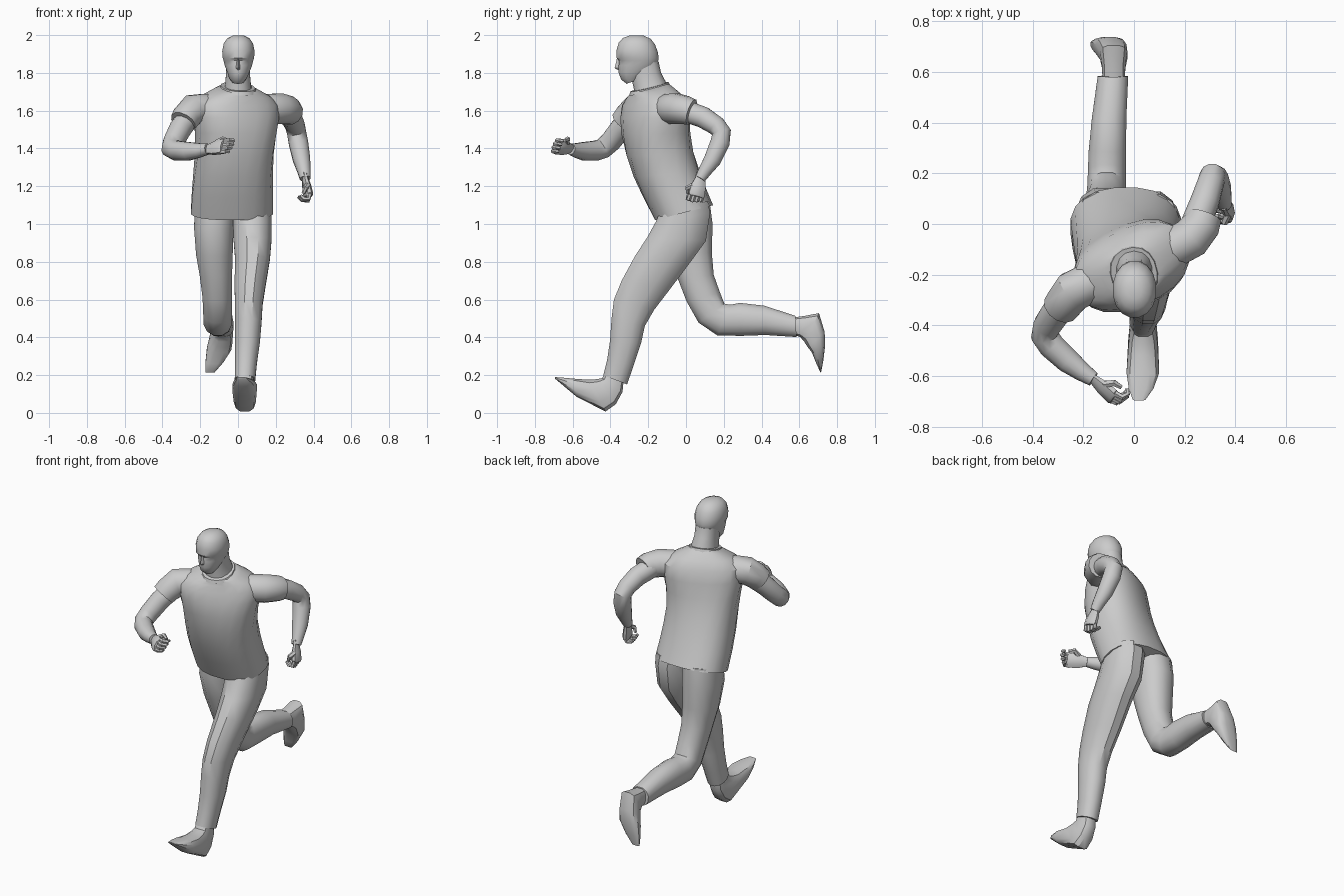
import bpy, bmesh, math
from mathutils import Vector as V


def skin(name, rings, angle=35):
    """Join rings of points into a capped body."""
    bm = bmesh.new()
    vs = [[bm.verts.new(p) for p in r] for r in rings]
    n = len(vs[0])
    for a, b in zip(vs, vs[1:]):
        for i in range(n):
            j = (i + 1) % n
            bm.faces.new((a[i], a[j], b[j], b[i]))
    bm.faces.new(vs[0][::-1])
    bm.faces.new(vs[-1])
    bmesh.ops.recalc_face_normals(bm, faces=bm.faces)
    me = bpy.data.meshes.new(name)
    bm.to_mesh(me)
    bm.free()
    ob = bpy.data.objects.new(name, me)
    bpy.context.collection.objects.link(ob)
    bpy.ops.object.select_all(action='DESELECT')
    ob.select_set(True)
    bpy.context.view_layer.objects.active = ob
    bpy.ops.object.shade_smooth_by_angle(angle=math.radians(angle))
    return ob


def oval(c, u, v, n, power=1.0):
    pts = []
    for i in range(n):
        a = 2 * math.pi * (i + 0.5) / n
        ca, sa = math.cos(a), math.sin(a)
        pts.append(c + u * math.copysign(abs(ca) ** power, ca)
                   + v * math.copysign(abs(sa) ** power, sa))
    return pts


def loft(name, rows, n=12, power=0.9):
    """Rows: front y, z, back y, z, centre x, half width, optional twist in degrees."""
    rings = []
    for yf, zf, yb, zb, cx, hw, *tw in rows:
        t = math.radians(tw[0]) if tw else 0
        c = V((cx, (yf + yb) / 2, (zf + zb) / 2))
        d = (yb - yf) / 2
        u = V((math.cos(t), math.sin(t), 0)) * hw
        v = V((-math.sin(t) * d, math.cos(t) * d, (zb - zf) / 2))
        rings.append(oval(c, u, v, n, power))
    return skin(name, rings)


def tube(name, pts, n=10, ref=(0, 0, 1), flat=1.0):
    """Points: x, y, z, radius. 'flat' squashes the section across ref."""
    P = [V(p[:3]) for p in pts]
    rings = []
    for i, p in enumerate(P):
        a = (p - P[i - 1]).normalized() if i else V()
        b = (P[i + 1] - p).normalized() if i < len(P) - 1 else V()
        t = (a + b).normalized()
        u = V(ref) - t * t.dot(V(ref))
        if u.length < 0.1:
            u = V((1, 0, 0)) - t * t.x
        u.normalize()
        r = pts[i][3]
        rings.append(oval(p, u * r, t.cross(u) * r * flat, n))
    return skin(name, rings)


def hand(side, wrist, knuckle, across, curl):
    w, k, a, c = V(wrist), V(knuckle), V(across), V(curl)
    d = (k - w).normalized()
    m = w.lerp(k, 0.45)
    tube(side + "_palm", [(*(w - d * .03), .03), (*w, .029), (*m, .042), (*k, .046),
                          (*(k + d * .01), .038)], 8, across, 0.55)
    # curled fingers
    for i in range(4):
        b = k + a * (i - 1.5) * .022
        length = (.026, .032, .034, .028)[i]
        p = [b, b + d * length + c * .01, b + d * length + c * .035, b + c * .05 + d * .012]
        tube(f"{side}_finger_{i + 1}", [(*q, r) for q, r in zip(p, (.013, .013, .012, .008))], 6, across)
    b = m + a * .03
    p = [b, b + a * .022 + c * .02 + d * .02, b + a * .008 + c * .035 + d * .05]
    tube(side + "_thumb", [(*q, r) for q, r in zip(p, (.016, .014, .009))], 6, across)


# shirt body, twisted towards the shoulders
loft("shirt", [
    (-.165, 1.02, .145, 1.10, -.032, .220, 0),
    (-.225, 1.14, .105, 1.19, -.030, .215, 3),
    (-.275, 1.25, .070, 1.28, -.026, .210, 7),
    (-.310, 1.36, .035, 1.38, -.020, .208, 13),
    (-.330, 1.48, .010, 1.48, -.012, .218, 20),
    (-.325, 1.56, -.005, 1.57, -.010, .235, 25),
    (-.310, 1.625, -.020, 1.645, -.010, .235, 26),
    (-.295, 1.665, -.050, 1.695, -.005, .185, 26),
    (-.290, 1.685, -.080, 1.73, 0, .125, 22),
    (-.290, 1.695, -.095, 1.745, 0, .092, 15)], 20, .85)
# neck and collar
loft("collar", [(-.30, 1.68, -.085, 1.735, 0, .098, 15), (-.295, 1.70, -.092, 1.752, 0, .09, 15)], 16)
loft("neck", [(-.275, 1.66, -.10, 1.71, 0, .08), (-.275, 1.71, -.108, 1.755, 0, .07),
              (-.29, 1.78, -.132, 1.80, 0, .065), (-.29, 1.84, -.145, 1.86, 0, .065)], 14)
# head
loft("head", [
    (-.315, 1.742, -.25, 1.765, 0, .032),
    (-.345, 1.765, -.21, 1.785, 0, .048),
    (-.358, 1.80, -.175, 1.81, .002, .060),
    (-.358, 1.84, -.150, 1.84, .002, .074),
    (-.357, 1.865, -.145, 1.865, .002, .080),
    (-.370, 1.88, -.143, 1.88, .002, .085),
    (-.370, 1.92, -.147, 1.91, .002, .087),
    (-.358, 1.96, -.162, 1.95, .002, .079),
    (-.335, 1.985, -.185, 1.98, .002, .060),
    (-.295, 1.999, -.225, 1.998, .002, .028)], 16, .95)
skin("nose", [[V((x, y, z)) for x, y in ((-w, -.34), (0, f), (w, -.34))]
              for z, w, f in ((1.875, .012, -.366), (1.825, .02, -.378), (1.815, .018, -.36))])

# trousers: the left leg reaches forward, the right leg is kicked back
loft("left_trouser_leg", [
    (-.13, 1.09, .12, 1.12, .070, .110),
    (-.165, 1.01, .132, 1.06, .075, .105),
    (-.21, .93, .11, .91, .077, .104),
    (-.275, .83, .03, .80, .077, .095),
    (-.345, .70, -.08, .655, .064, .085),
    (-.385, .60, -.165, .545, .057, .075),
    (-.397, .50, -.215, .46, .055, .072),
    (-.405, .38, -.235, .37, .050, .068),
    (-.42, .28, -.275, .25, .042, .060),
    (-.44, .20, -.31, .15, .037, .056)])
loft("right_trouser_leg", [
    (-.12, 1.08, .13, 1.11, -.12, .110),
    (-.13, .97, .145, 1.0, -.128, .108),
    (-.09, .83, .14, .85, -.125, .100),
    (-.05, .72, .15, .73, -.117, .088),
    (0, .59, .182, .64, -.110, .080),
    (.065, .475, .205, .58, -.108, .078),
    (.165, .408, .235, .575, -.107, .077),
    (.29, .405, .285, .585, -.105, .076),
    (.42, .41, .415, .57, -.098, .070),
    (.585, .40, .58, .515, -.083, .062)])

# shoes, lofted from ankle to toe
loft("left_shoe", [
    (-.425, .22, -.33, .16, .036, .045),
    (-.445, .185, -.335, .11, .036, .047),
    (-.475, .18, -.37, .045, .036, .055),
    (-.52, .178, -.425, .005, .036, .060),
    (-.59, .182, -.58, .085, .035, .066),
    (-.65, .187, -.645, .14, .028, .050),
    (-.695, .19, -.692, .18, .020, .025)], 12, .7)
loft("right_shoe", [
    (.56, .415, .56, .505, -.08, .045),
    (.605, .40, .63, .515, -.08, .047),
    (.625, .375, .705, .53, -.08, .055),
    (.645, .345, .735, .43, -.09, .062),
    (.665, .32, .738, .36, -.10, .066),
    (.69, .26, .728, .28, -.125, .048),
    (.71, .218, .715, .213, -.148, .025)], 12, .7)

# sleeves
tube("right_sleeve", [(-.10, -.20, 1.60, .075), (-.18, -.235, 1.61, .082), (-.24, -.265, 1.605, .083),
                      (-.275, -.31, 1.565, .076), (-.29, -.33, 1.54, .072)], 12)
tube("left_sleeve", [(.08, -.12, 1.60, .075), (.16, -.09, 1.61, .082), (.225, -.055, 1.61, .083),
                     (.265, -.005, 1.603, .077), (.277, .03, 1.592, .071)], 12)
# bent arms
tube("right_arm", [(-.25, -.27, 1.58, .060), (-.305, -.345, 1.505, .060), (-.342, -.40, 1.435, .056),
                   (-.352, -.44, 1.40, .055), (-.325, -.48, 1.388, .054), (-.26, -.54, 1.385, .050),
                   (-.205, -.582, 1.39, .039), (-.16, -.612, 1.397, .030)], 12)
tube("left_arm", [(.24, -.01, 1.60, .060), (.28, .09, 1.565, .058), (.302, .16, 1.52, .053),
                  (.31, .188, 1.485, .052), (.32, .18, 1.43, .053), (.337, .14, 1.34, .047),
                  (.35, .10, 1.28, .036), (.356, .075, 1.24, .029)], 12, (1, 0, 0))
# hands
hand("right", (-.16, -.612, 1.397), (-.085, -.68, 1.41), (.35, .35, .85), (.75, .55, 0))
hand("left", (.356, .075, 1.24), (.372, .055, 1.155), (.2, -.97, .1), (-1, -.2, .1))
